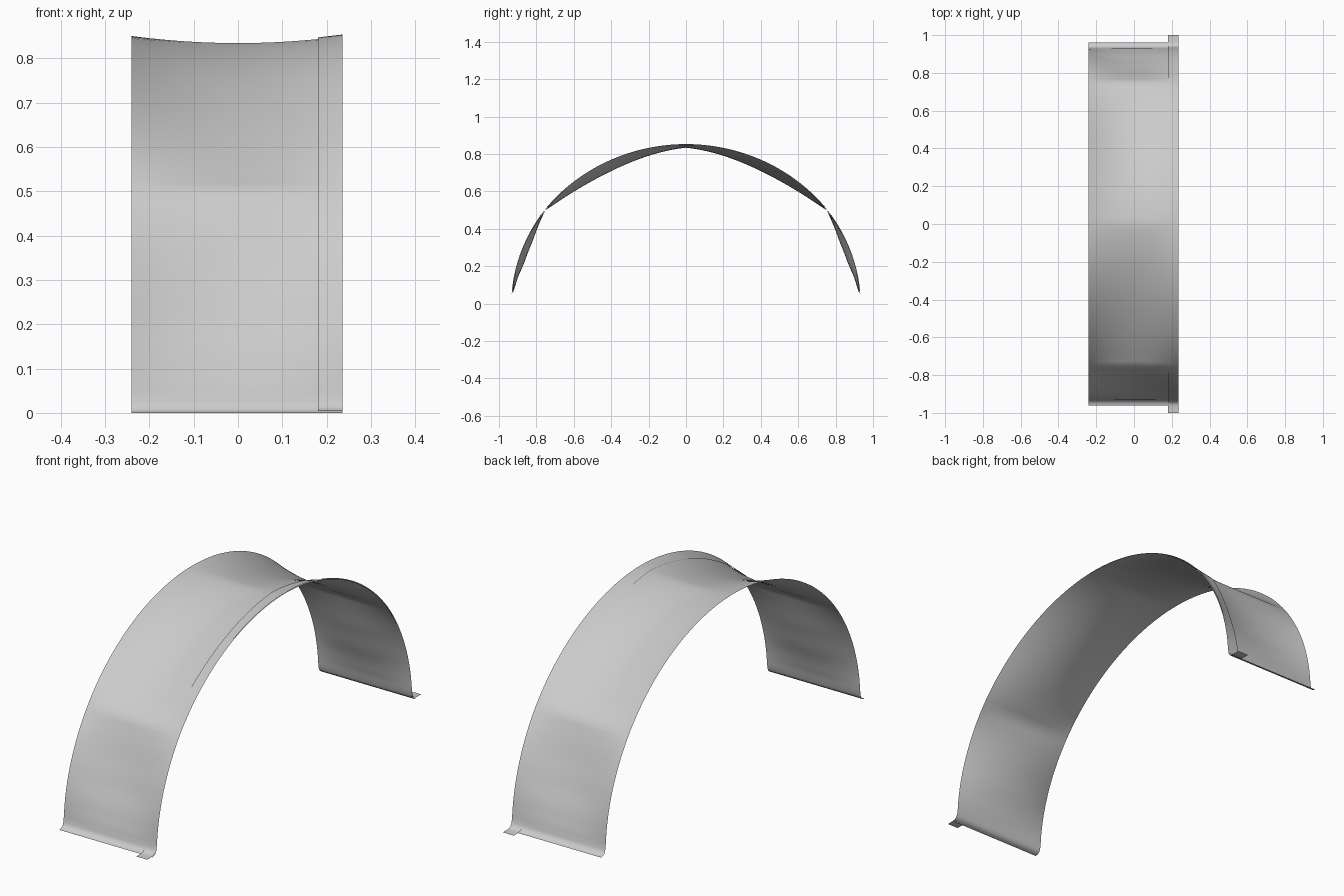
import bpy, bmesh
from math import sin, cos, pi, asin

if "Cube" in bpy.data.objects:
    bpy.data.objects.remove(bpy.data.objects["Cube"])

RY, RZ = 0.93, 0.85          # half-width and height of the arch
T_FOOT = asin(0.05 / RZ)     # where the hem begins
T_RAIL = asin(0.50 / RZ)     # taut line across the cover
LEFT, RIGHT = -0.24, 0.236


def sag(x, t):
    """Inward slack of the cloth between the taut lines."""
    if t < T_RAIL:
        u = (t - T_FOOT) / (T_RAIL - T_FOOT)
        s = 0.034 * sin(pi * u)
        s += 0.0015 * sin(7 * pi * u) * (1 - u)      # soft wrinkles low down
    else:
        u = (t - T_RAIL) / (pi / 2 - T_RAIL)
        s = 0.052 * sin(pi * u ** 0.85) + 0.016 * u ** 3
    return s * max(0, 1 - (x / 0.24) ** 2)


def arch_point(x, t, lift):
    n_y, n_z = cos(t) / RY, sin(t) / RZ
    length = (n_y ** 2 + n_z ** 2) ** 0.5
    d = lift - sag(x, t)
    return (x, RY * cos(t) + d * n_y / length, RZ * sin(t) + d * n_z / length)


def half_rows(xs, hem, lift):
    """Rows of points from the ground to the crown on the +y side."""
    rows = [[(x, y + lift, z + lift) for x in xs] for y, z in hem]
    low, high = 16, 28
    ts = [T_FOOT + (T_RAIL - T_FOOT) * i / low for i in range(low)]
    ts += [T_RAIL + (pi / 2 - T_RAIL) * i / high for i in range(high + 1)]
    return rows + [[arch_point(x, t, lift) for x in xs] for t in ts]


def make_sheet(name, x0, x1, columns, hem, lift):
    xs = [x0 + (x1 - x0) * i / columns for i in range(columns + 1)]
    half = half_rows(xs, hem, lift)
    rows = half + [[(x, -y, z) for x, y, z in r] for r in reversed(half[:-1])]
    bm = bmesh.new()
    grid = [[bm.verts.new(p) for p in r] for r in rows]
    for a, b in zip(grid, grid[1:]):
        for i in range(columns):
            bm.faces.new((a[i], a[i + 1], b[i + 1], b[i]))
    bmesh.ops.recalc_face_normals(bm, faces=bm.faces)
    # Outer side of the cloth faces up
    if sum(f.normal.z * f.calc_area() for f in bm.faces) < 0:
        bmesh.ops.reverse_faces(bm, faces=bm.faces)
    mesh = bpy.data.meshes.new(name)
    bm.to_mesh(mesh)
    bm.free()
    obj = bpy.data.objects.new(name, mesh)
    bpy.context.collection.objects.link(obj)
    bpy.ops.object.select_all(action='DESELECT')
    obj.select_set(True)
    bpy.context.view_layer.objects.active = obj
    bpy.ops.object.shade_smooth_by_angle(angle=0.6)
    return obj


# Slack cover with its flared hem
sheet_hem = [(0.962, 0.0), (0.948, 0.003), (0.938, 0.010), (0.932, 0.024)]
make_sheet("cover_sheet", LEFT, RIGHT, 24, sheet_hem, 0.0)

# Overlapping edge band with a longer flat tab at each end
band_hem = [(0.996, 0.0), (0.962, 0.0)] + sheet_hem[1:]
make_sheet("edge_band", 0.18, RIGHT, 4, band_hem, 0.004)
